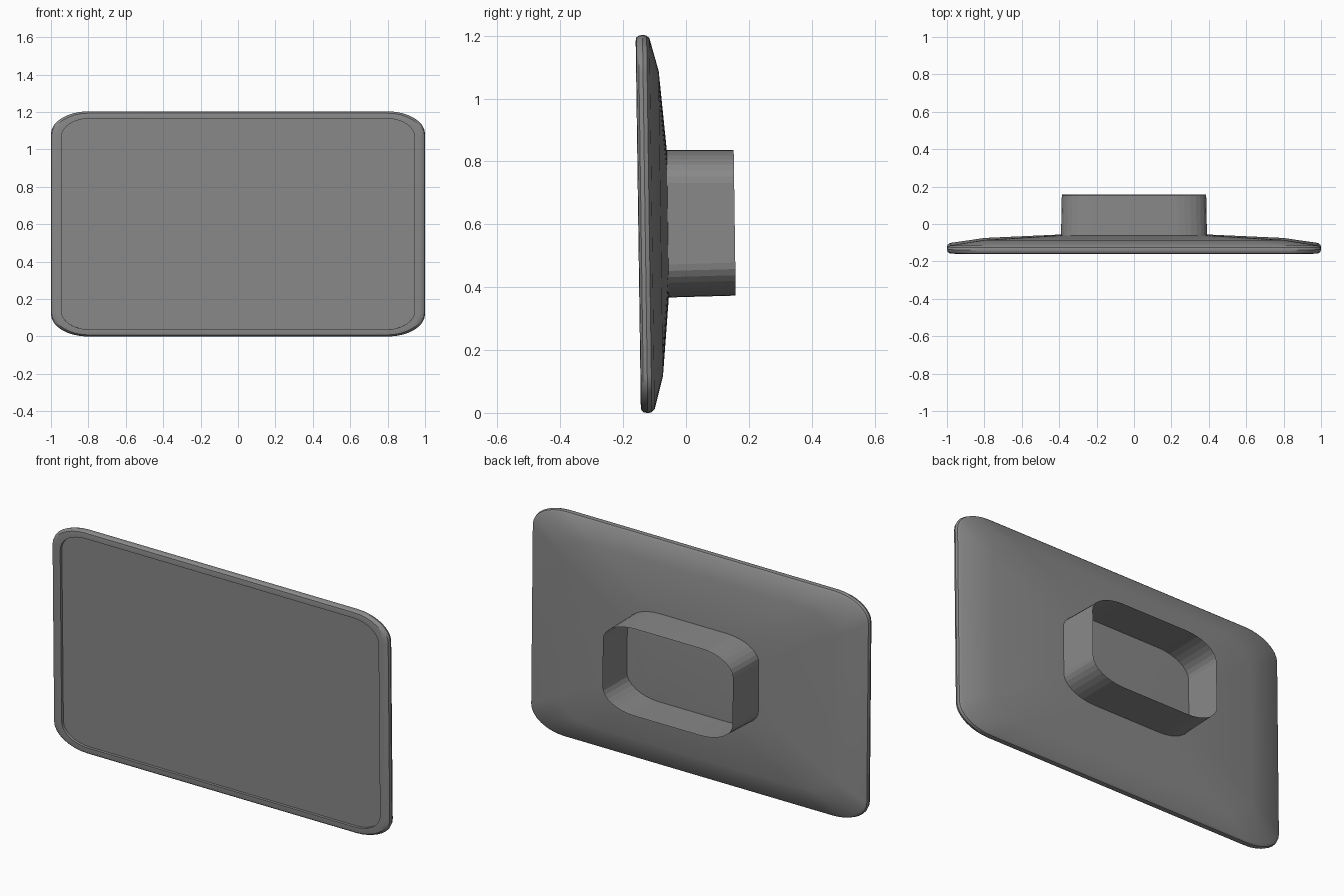
import bpy, bmesh
from math import sin, cos, pi, radians

cube = bpy.data.objects.get("Cube")
if cube:
    bpy.data.objects.remove(cube)

SEGMENTS = 8
TILT = radians(0.8)
CENTRE_Z = 0.603

grey = bpy.data.materials.new("mid_grey")
grey.use_nodes = True
grey.diffuse_color = (0.25, 0.25, 0.25, 1)
grey.node_tree.nodes["Principled BSDF"].inputs["Base Color"].default_value = grey.diffuse_color


def rounded_ring(bm, hx, hz, y, rx, rz):
    """Rectangle with elliptical corners, half sizes hx and hz, at depth y."""
    verts = []
    for quarter, (sx, sz) in enumerate([(1, 1), (-1, 1), (-1, -1), (1, -1)]):
        for i in range(SEGMENTS + 1):
            a = (quarter + i / SEGMENTS) * pi / 2
            verts.append(bm.verts.new((sx * (hx - rx) + rx * cos(a), y,
                                       sz * (hz - rz) + rz * sin(a))))
    return verts


def loft(name, sections, cap_front, cap_back, angle):
    """Skin a list of rounded rings running from front to back."""
    bm = bmesh.new()
    rings = [rounded_ring(bm, *s) for s in sections]
    n = len(rings[0])
    for a, b in zip(rings, rings[1:]):
        for i in range(n):
            j = (i + 1) % n
            bm.faces.new((a[i], b[i], b[j], a[j]))
    if cap_front:
        bm.faces.new(rings[0])
    if cap_back:
        bm.faces.new(rings[-1][::-1])
    bmesh.ops.recalc_face_normals(bm, faces=bm.faces)
    mesh = bpy.data.meshes.new(name)
    bm.to_mesh(mesh)
    bm.free()
    mesh.materials.append(grey)
    obj = bpy.data.objects.new(name, mesh)
    bpy.context.collection.objects.link(obj)
    obj.location.z = CENTRE_Z
    obj.rotation_euler.x = TILT
    bpy.ops.object.select_all(action="DESELECT")
    obj.select_set(True)
    bpy.context.view_layer.objects.active = obj
    bpy.ops.object.shade_smooth_by_angle(angle=radians(angle))
    return obj


# Panel housing: recess wall, front rim, rounded edge, sloping back
loft("panel_housing", [
    (0.945, 0.564, -0.137, 0.15, 0.10),
    (0.945, 0.564, -0.152, 0.15, 0.10),
    (0.970, 0.582, -0.152, 0.18, 0.11),
    (0.986, 0.593, -0.150, 0.19, 0.115),
    (0.996, 0.599, -0.143, 0.20, 0.12),
    (1.000, 0.602, -0.130, 0.20, 0.12),
    (0.996, 0.599, -0.117, 0.20, 0.12),
    (0.983, 0.590, -0.108, 0.20, 0.12),
    (0.800, 0.485, -0.080, 0.19, 0.115),
    (0.390, 0.235, -0.058, 0.19, 0.105),
], False, True, 30)

# Screen at the bottom of the front recess
loft("screen", [
    (0.945, 0.564, -0.137, 0.15, 0.10),
    (0.945, 0.564, -0.134, 0.15, 0.10),
], True, False, 30)

# Open thin-walled socket on the back
loft("rear_socket", [
    (0.390, 0.235, -0.058, 0.19, 0.105),
    (0.386, 0.232, 0.155, 0.19, 0.105),
], False, False, 5)
